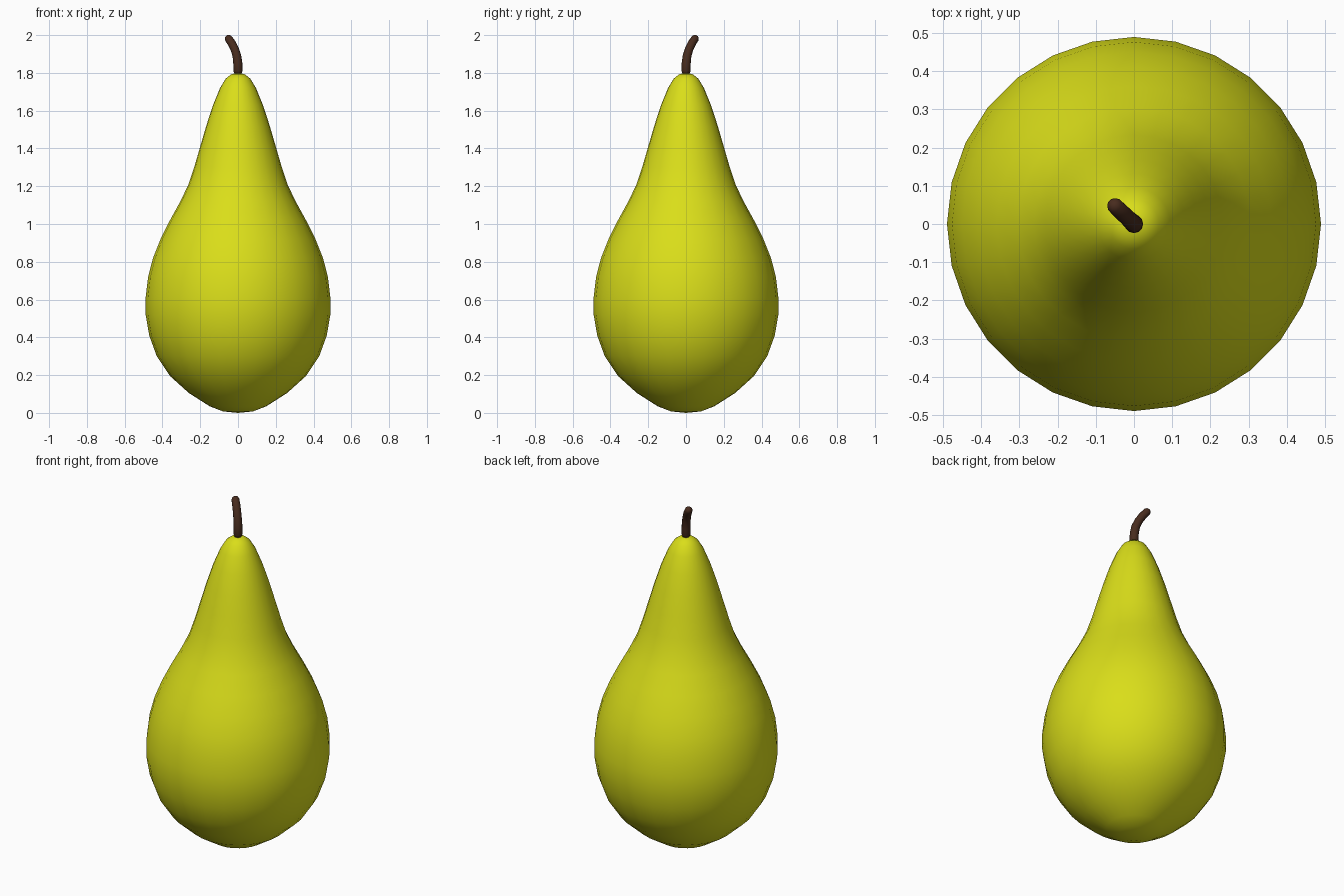
import bpy, bmesh, math
from mathutils import Vector

if "Cube" in bpy.data.objects:
    bpy.data.objects.remove(bpy.data.objects["Cube"])


def material(name, color):
    m = bpy.data.materials.new(name)
    m.diffuse_color = color
    m.use_nodes = True
    m.node_tree.nodes["Principled BSDF"].inputs["Base Color"].default_value = m.diffuse_color
    return m


def skin(name, rings, mat):
    """Join rings of points, closing each end with a single pole vertex."""
    bm = bmesh.new()
    loops = [[bm.verts.new(p) for p in ring] for ring in rings]
    for a, b in zip(loops, loops[1:]):
        n = max(len(a), len(b))
        for i in range(n):
            j = (i + 1) % n
            if len(a) == 1:
                bm.faces.new((a[0], b[j], b[i]))
            elif len(b) == 1:
                bm.faces.new((a[i], a[j], b[0]))
            else:
                bm.faces.new((a[i], a[j], b[j], b[i]))
    bmesh.ops.recalc_face_normals(bm, faces=bm.faces)
    for f in bm.faces:
        f.smooth = True
    me = bpy.data.meshes.new(name)
    bm.to_mesh(me)
    bm.free()
    me.materials.append(mat)
    ob = bpy.data.objects.new(name, me)
    bpy.context.collection.objects.link(ob)
    return ob


def ring(center, axis, r, sides):
    """Circle of points around an axis, or one point when r is zero."""
    c = Vector(center)
    if r == 0:
        return [c]
    q = Vector((0, 0, 1)).rotation_difference(Vector(axis))
    return [c + q @ Vector((r * math.cos(2 * math.pi * i / sides),
                            r * math.sin(2 * math.pi * i / sides), 0))
            for i in range(sides)]


# Pear body: radius and height down the silhouette
profile = [(0, 0), (0.08, 0.008), (0.15, 0.035), (0.26, 0.105), (0.36, 0.195),
           (0.43, 0.3), (0.47, 0.41), (0.489, 0.52), (0.489, 0.61),
           (0.476, 0.72), (0.45, 0.82), (0.41, 0.92), (0.36, 1.02),
           (0.305, 1.12), (0.262, 1.21), (0.232, 1.3), (0.2, 1.41),
           (0.168, 1.52), (0.132, 1.63), (0.095, 1.72), (0.065, 1.77),
           (0.035, 1.793), (0, 1.8)]
skin("pear_body", [ring((0, 0, z), (0, 0, 1), r, 28) for r, z in profile],
     material("pear_skin", (0.7, 0.73, 0.01, 1)))

# Stem: leans equally to the left and the back; sideways offset, height, radius
path = [(0, 1.79, 0), (0, 1.795, 0.018), (0, 1.81, 0.024), (0.001, 1.85, 0.024),
        (0.006, 1.89, 0.023), (0.017, 1.925, 0.022), (0.033, 1.957, 0.022),
        (0.051, 1.983, 0.021), (0.057, 1.991, 0.015), (0.061, 1.996, 0)]
pts = [Vector((-d, d * 0.95, z)) for d, z, r in path]
rings = []
for i, (d, z, r) in enumerate(path):
    axis = pts[min(i + 1, len(pts) - 1)] - pts[max(i - 1, 0)]
    rings.append(ring(pts[i], axis, r, 12))
skin("stem", rings, material("stem_brown", (0.065, 0.025, 0.013, 1)))
